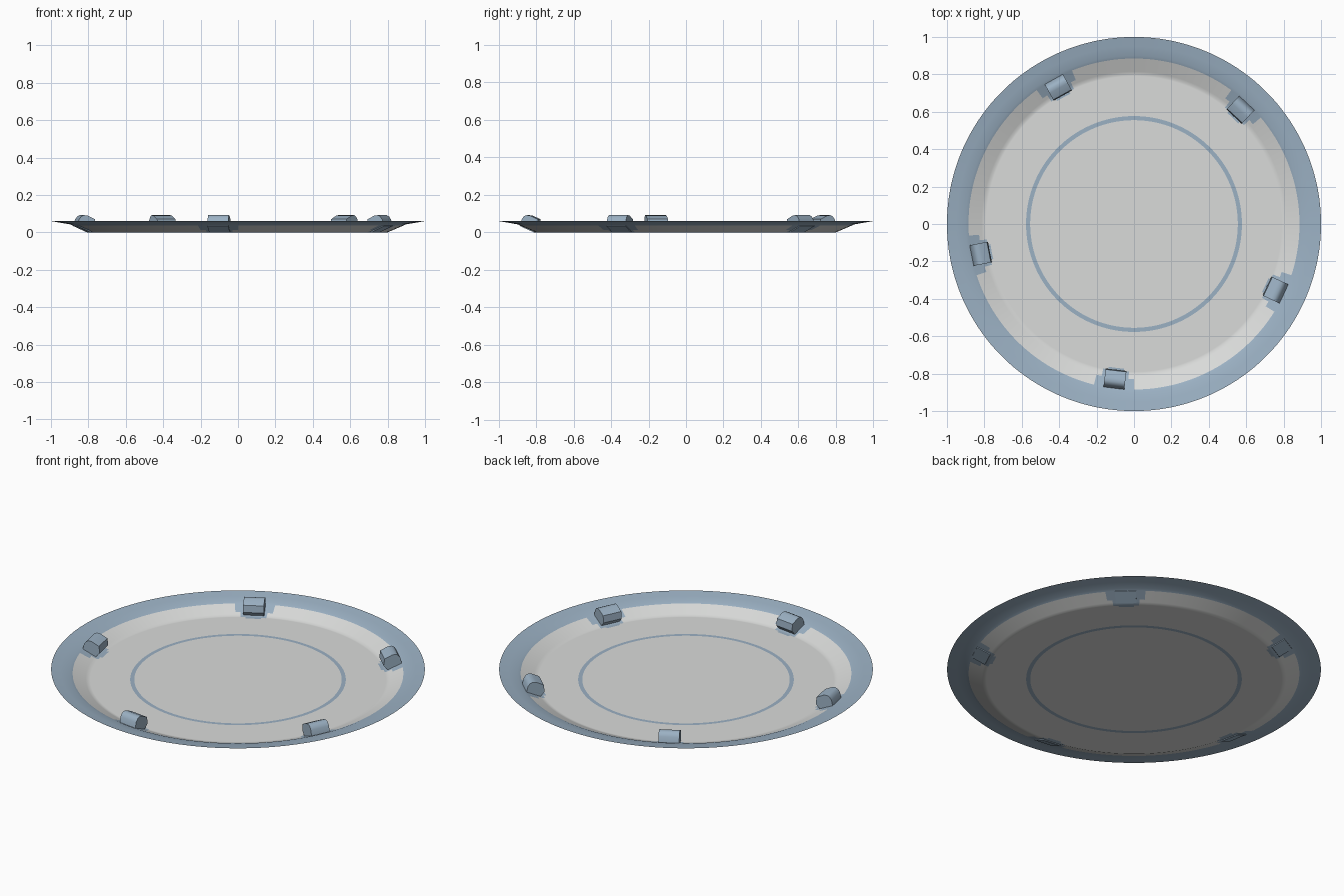
import bpy, bmesh, math

if "Cube" in bpy.data.objects:
    bpy.data.objects.remove(bpy.data.objects["Cube"])

def material(name, rgb):
    m = bpy.data.materials.new(name)
    m.diffuse_color = (*rgb, 1)
    m.use_nodes = True
    m.node_tree.nodes["Principled BSDF"].inputs["Base Color"].default_value = m.diffuse_color
    return m

GREY = material("pale grey", (0.70, 0.71, 0.70))
BLUE = material("steel blue", (0.33, 0.44, 0.55))
CLIP_ANGLES = [math.radians(47 + 72 * i) for i in range(5)]

def finish(bm, name, mats, angle):
    me = bpy.data.meshes.new(name)
    bm.to_mesh(me)
    bm.free()
    ob = bpy.data.objects.new(name, me)
    bpy.context.collection.objects.link(ob)
    for m in mats:
        me.materials.append(m)
    bpy.ops.object.select_all(action='DESELECT')
    ob.select_set(True)
    bpy.context.view_layer.objects.active = ob
    bpy.ops.object.shade_smooth_by_angle(angle=math.radians(angle))
    return ob

# shallow open dish: a single sheet with a sloping rim
def height(r):
    if r <= 0.8:
        return 0.0
    return (r - 0.8) * 0.43 if r < 0.9 else 0.043 + (r - 0.9) * 0.17

def inner_edge(a):
    # painted rim border, bulging inward around each clip
    d = min(abs((a - c + math.pi) % math.tau - math.pi) for c in CLIP_ANGLES)
    return 0.885 - 0.105 * max(0, 1 - (d / 0.13) ** 4)

SEG = 180
radii = [0.3, 0.555, 0.577, 0.7, 0.76, 0.775, 0.79, 0.80, 0.815, 0.83, 0.845, 0.86, 0.8725, 0.885, 0.90, 0.95, 1.0]
bm = bmesh.new()
rings = []
for r in radii:
    rings.append([bm.verts.new((r * math.cos(math.tau * i / SEG), r * math.sin(math.tau * i / SEG), height(r)))
                  for i in range(SEG)])
bm.faces.new(rings[0])
for k in range(len(rings) - 1):
    mid = (radii[k] + radii[k + 1]) / 2
    for i in range(SEG):
        j = (i + 1) % SEG
        f = bm.faces.new((rings[k][i], rings[k + 1][i], rings[k + 1][j], rings[k][j]))
        a = math.tau * (i + 0.5) / SEG
        f.material_index = int(mid > inner_edge(a) or 0.555 < mid < 0.577)
finish(bm, "dish", [GREY, BLUE], 40)

# five clips set into the rim
profile = [(0.812, 0.0), (0.885, 0.033), (0.877, 0.068), (0.865, 0.085), (0.85, 0.092),
           (0.83, 0.089), (0.79, 0.07), (0.785, 0.03)]
for n, a in enumerate(CLIP_ANGLES):
    bm = bmesh.new()
    ends = [[bm.verts.new((r, w, z)) for r, z in profile] for w in (-0.056, 0.056)]
    bm.faces.new(ends[0])
    bm.faces.new(ends[1][::-1])
    for i in range(len(profile)):
        j = (i + 1) % len(profile)
        bm.faces.new((ends[0][i], ends[1][i], ends[1][j], ends[0][j]))
    bmesh.ops.recalc_face_normals(bm, faces=bm.faces)
    finish(bm, f"rim_clip_{n + 1}", [BLUE], 45).rotation_euler.z = a
